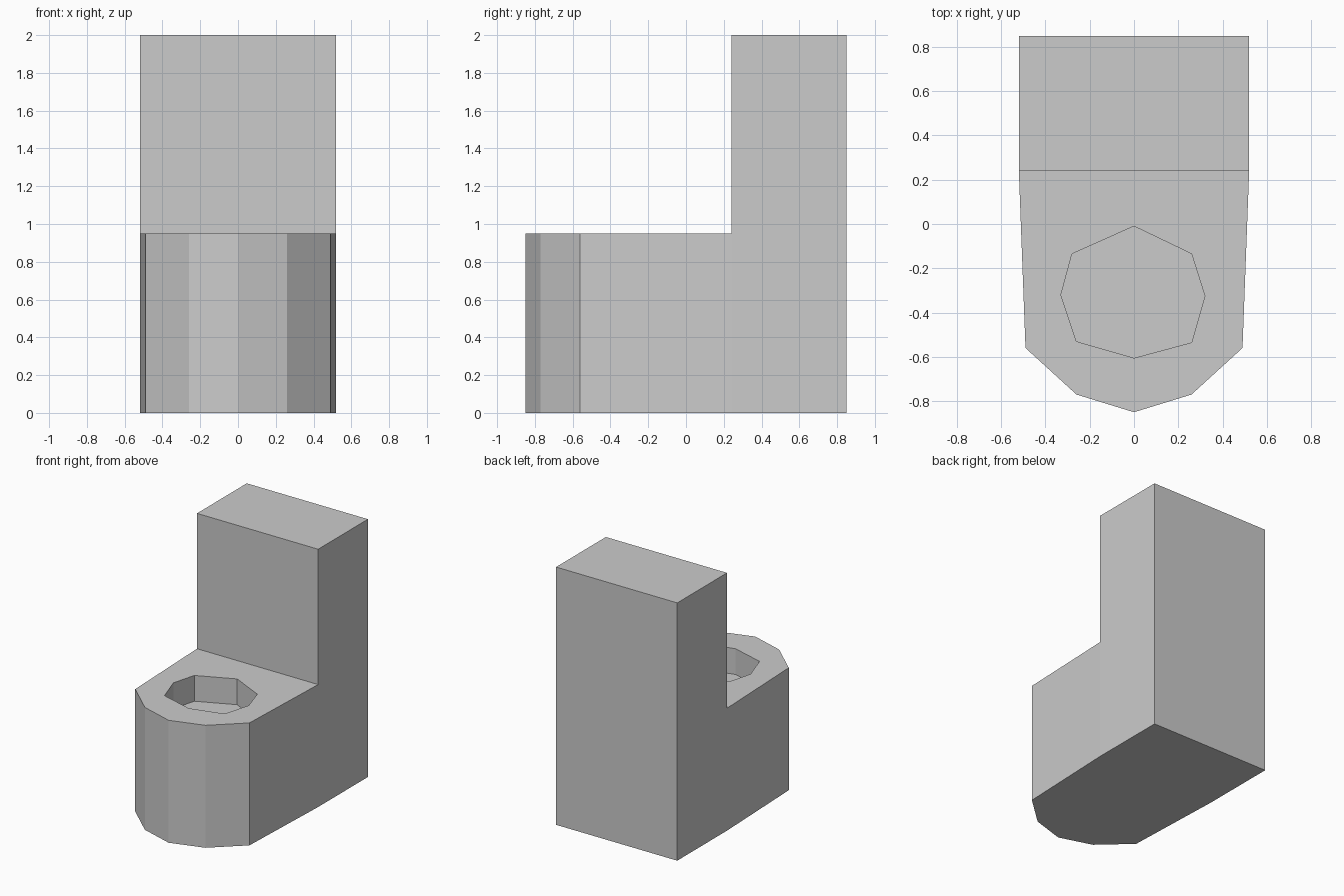
import bpy, bmesh

if "Cube" in bpy.data.objects:
    bpy.data.objects.remove(bpy.data.objects["Cube"])

BASE_TOP, BACK_TOP, STEP_Y, POCKET_FLOOR = 0.95, 2.0, 0.24, 0.75


def finish(bm, name):
    bmesh.ops.recalc_face_normals(bm, faces=bm.faces)
    mesh = bpy.data.meshes.new(name)
    bm.to_mesh(mesh)
    bm.free()
    obj = bpy.data.objects.new(name, mesh)
    bpy.context.collection.objects.link(obj)
    return obj


def prism(bm, outline, z0, z1):
    """Extrude an outline upwards and return its top face."""
    face = bm.faces.new([bm.verts.new((x, y, z0)) for x, y in outline])
    return raise_face(bm, face, z1 - z0, keep=True)


def raise_face(bm, face, height, keep=False):
    geom = bmesh.ops.extrude_face_region(bm, geom=[face], use_keep_orig=keep)["geom"]
    top = next(g for g in geom if isinstance(g, bmesh.types.BMFace))
    bmesh.ops.translate(bm, verts=top.verts[:], vec=(0, 0, height))
    if not keep and face.is_valid:
        bm.faces.remove(face)
    return top


# Body: tapered base with a faceted round front
right = [(0.26, -0.77), (0.49, -0.56), (0.52, STEP_Y), (0.52, 0.85)]
outline = [(0, -0.85)] + right + [(-x, y) for x, y in reversed(right)]
bm = bmesh.new()
top = prism(bm, outline, 0, BASE_TOP)

# Upright back block raised from the rear of the base
step = [v for v in top.verts if abs(v.co.y - STEP_Y) < 0.001]
bmesh.ops.connect_verts(bm, verts=step)
rear = max((f for f in bm.faces if all(abs(v.co.z - BASE_TOP) < 0.001 for v in f.verts)),
           key=lambda f: f.calc_center_median().y)
raise_face(bm, rear, BACK_TOP - BASE_TOP)
bmesh.ops.recalc_face_normals(bm, faces=bm.faces)
bmesh.ops.dissolve_limit(bm, angle_limit=0.005, verts=bm.verts, edges=bm.edges)
body = finish(bm, "stepped_body")

# Shallow eight-sided pocket in the base top
pocket = [(0, -0.01), (-0.28, -0.135), (-0.33, -0.32), (-0.26, -0.53),
          (0, -0.605), (0.26, -0.535), (0.32, -0.325), (0.26, -0.135)]
bm = bmesh.new()
prism(bm, pocket, POCKET_FLOOR, BASE_TOP + 0.2)
cutter = finish(bm, "pocket_cutter")
cutter.hide_render = True
cutter.hide_set(True)

cut = body.modifiers.new("pocket", "BOOLEAN")
cut.operation = "DIFFERENCE"
cut.solver = "EXACT"
cut.object = cutter
